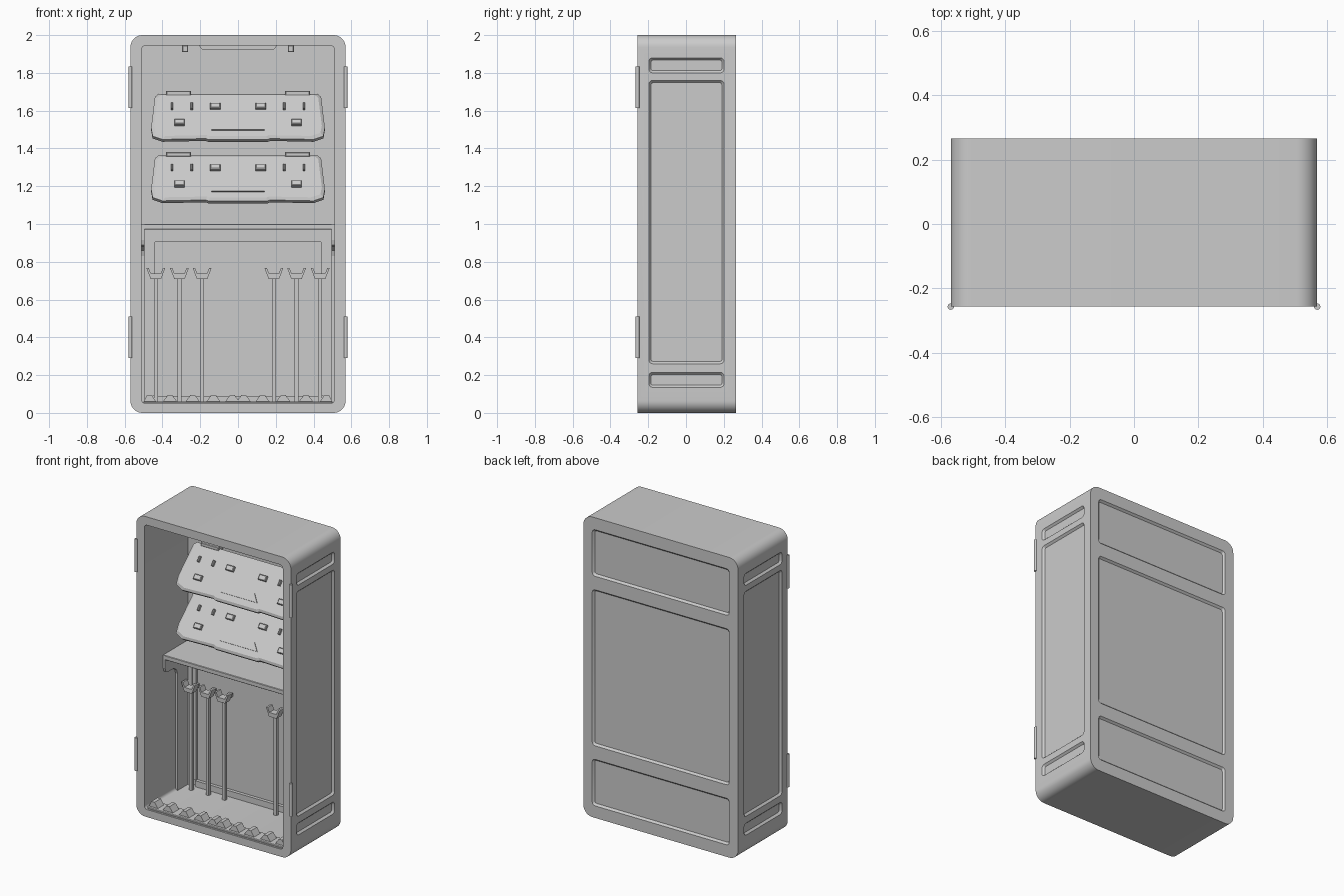
import bpy, bmesh, math
from mathutils import Matrix

if "Cube" in bpy.data.objects:
    bpy.data.objects.remove(bpy.data.objects["Cube"])

SIDE = Matrix.Rotation(math.pi / 2, 4, 'Z')   # local x -> y, local y -> -x


def rrect(x0, x1, z0, z1, r, n=6):
    """Rounded rectangle outline, counter-clockwise."""
    pts = []
    for cx, cz, a in ((x1 - r, z1 - r, 0), (x0 + r, z1 - r, 90),
                      (x0 + r, z0 + r, 180), (x1 - r, z0 + r, 270)):
        for i in range(n + 1):
            t = math.radians(a + 90 * i / n)
            pts.append((cx + r * math.cos(t), cz + r * math.sin(t)))
    return pts


def prism(name, pts, y0, y1, mat=None, bevel=0, far=None, segs=2):
    """Extrude an xz outline from y0 to y1 (optionally to a second outline)."""
    bm = bmesh.new()
    a = [bm.verts.new((x, y0, z)) for x, z in pts]
    b = [bm.verts.new((x, y1, z)) for x, z in (far or pts)]
    caps = [bm.faces.new(a), bm.faces.new(b[::-1])]
    n = len(pts)
    for i in range(n):
        bm.faces.new((a[i], b[i], b[(i + 1) % n], a[(i + 1) % n]))
    if bevel:
        edges = list({e for f in caps for e in f.edges})
        bmesh.ops.bevel(bm, geom=edges, offset=bevel, segments=segs,
                        affect='EDGES', profile=0.5)
    if mat:
        bm.transform(mat)
    bmesh.ops.recalc_face_normals(bm, faces=bm.faces)
    me = bpy.data.meshes.new(name)
    bm.to_mesh(me)
    bm.free()
    ob = bpy.data.objects.new(name, me)
    bpy.context.collection.objects.link(ob)
    return ob


def box(name, x0, x1, y0, y1, z0, z1, mat=None, bevel=0):
    return prism(name, [(x0, z0), (x1, z0), (x1, z1), (x0, z1)], y0, y1, mat, bevel, segs=1)


def cut(target, cutter):
    m = target.modifiers.new("cut", 'BOOLEAN')
    m.operation, m.solver, m.object = 'DIFFERENCE', 'EXACT', cutter
    bpy.context.view_layer.objects.active = target
    bpy.ops.object.modifier_apply(modifier=m.name)
    bpy.data.objects.remove(cutter)


def smooth(ob, deg=35):
    bpy.ops.object.select_all(action='DESELECT')
    ob.select_set(True)
    bpy.context.view_layer.objects.active = ob
    bpy.ops.object.shade_smooth_by_angle(angle=math.radians(deg))


# Cabinet shell: rounded block, hollowed from the front
D = 0.013
body = prism("cabinet_body", rrect(-.57, .57, 0, 2, .065, 10), -.257, .266, bevel=.006)
cut(body, prism("cavity_cutter", rrect(-.51, .51, .05, 1.945, .02, 4), -.4, .2))


def panel_cutter(x0, x1, z0, z1, surface, sign, mat=None):
    """Tapered recess, wider at the surface than at its floor."""
    inner = rrect(x0 + .012, x1 - .012, z0 + .012, z1 - .012, .012, 4)
    outer = rrect(x0 - .012, x1 + .012, z0 - .012, z1 + .012, .03, 4)
    cut(body, prism("panel_cutter", inner, surface - sign * D, surface + sign * D, mat, far=outer))


# Recessed panels on the back and both sides
for z0, z1 in ((.08, .39), (.48, 1.52), (1.61, 1.92)):
    panel_cutter(-.505, .505, z0, z1, .266, 1)
for z0, z1 in ((.135, .215), (.26, 1.76), (1.80, 1.88)):
    for s in (-1, 1):
        panel_cutter(-.197, .202, z0, z1, s * .57, s, SIDE)
smooth(body)

# Door hinge pins on the front edges
for s in (-1, 1):
    for z0, z1 in ((.29, .51), (1.615, 1.835)):
        bpy.ops.mesh.primitive_cylinder_add(vertices=16, radius=.01, depth=z1 - z0,
                                            location=(s * .57, -.257, (z0 + z1) / 2))
        bpy.context.object.name = "hinge_pin"
        smooth(bpy.context.object)

# Lower compartment: shelf, shaped side liners and raised back frame
box("middle_shelf", -.505, .505, -.06, .2, .97, 1.0, bevel=.003)
liner = [(.2, .05), (.07, .05), (.07, .83), (.06, .86), (.03, .88), (-.03, .88),
         (-.053, .89), (-.06, .915), (-.06, 1.0), (.2, 1.0)]
for s in (-1, 1):
    prism("side_liner", liner, s * .495, s * .512, SIDE)
    box("frame_upright", s * .44, s * .465, .185, .203, .09, .935)
    box("frame_edge", s * .465, s * .496, .178, .203, .05, .97)
box("frame_top", -.44, .44, .185, .203, .905, .935)
box("frame_head", -.466, .466, .178, .203, .935, .972)
box("frame_foot", -.44, .44, .178, .203, .05, .09)

# Upright rods with forked cradles
fork = [(-.05, .768), (-.028, .71), (.028, .71), (.05, .768), (.038, .768),
        (.026, .738), (-.026, .738), (-.038, .768)]
for x in (-.435, -.31, -.19, .19, .31, .435):
    box("rack_rod", x - .011, x + .011, .119, .141, .05, .715)
    prism("rack_cradle", [(x + a, z) for a, z in fork], .095, .145)
    box("cradle_bracket", x - .012, x + .012, .14, .2, .712, .735)

# Floor rests along the front
box("floor_rail", -.5, .5, -.245, -.14, .045, .06, bevel=.004)
for x in (-.47, -.36, -.24, -.13, -.03, .03, .13, .24, .36, .47):
    big = [(x - .038, .058), (x - .012, .095), (x + .012, .095), (x + .038, .058)]
    prism("floor_rest", [(min(.5, max(-.5, a)), z) for a, z in big], -.225, -.16)

# Tilted display trays
half = [(.42, 0), (.44, -.02), (.46, -.23), (.452, -.285), (.40, -.308), (.17, -.302), (.155, -.31)]
outline = half + [(-x, z) for x, z in half[::-1]]
inner = [(x * .965, -.15 + (z + .15) * .9) for x, z in outline]
for top in (1.685, 1.36):
    M = Matrix.Translation((0, .175, top)) @ Matrix.Rotation(math.radians(-38.5), 4, 'X')
    tray = prism("tray_plate", outline, -.006, .014, M)
    prism("tray_face", inner, -.016, -.006, M, far=outline)
    # Pull handle, pegs and pads
    prism("tray_handle", [(-.14, -.255), (.14, -.255), (.10, -.205), (-.10, -.205)],
          -.022, -.015, M)
    for s in (-1, 1):
        for x, z, w, h in ((.12, -.10, .027, .034), (.31, -.21, .027, .034),
                           (.245, -.10, .006, .036), (.35, -.10, .006, .036)):
            box("tray_peg", s * x - w, s * x + w, -.038, -.015, z - h / 2, z + h / 2, M, .004)
        # Hinge and wall bracket at the tray's top edge
        box("tray_hinge", s * .315 - .066, s * .315 + .066, .15, .2, top - .005, top + .02, bevel=.004)
        box("tray_bracket", s * .315 - .045, s * .315 + .045, .165, .203, top - .05, top)

# Ceiling light strip and clips
prism("ceiling_strip", [(-.21, 1.947), (-.19, 1.925), (.19, 1.925), (.21, 1.947)], .11, .19)
for s in (-1, 1):
    box("ceiling_clip", s * .28 - .016, s * .28 + .016, .12, .17, 1.91, 1.947, bevel=.004)
